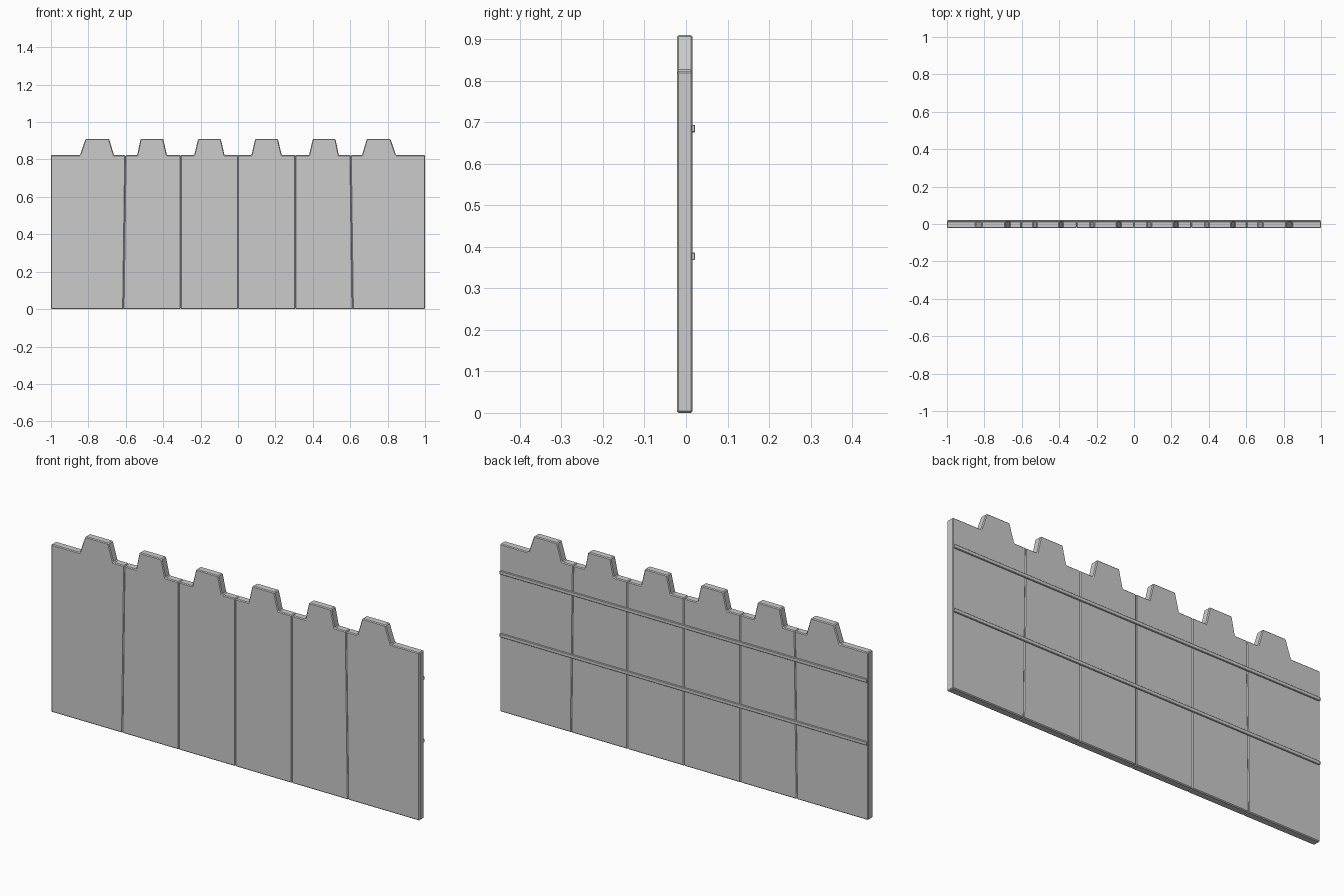
import bpy, bmesh

if "Cube" in bpy.data.objects:
    bpy.data.objects.remove(bpy.data.objects["Cube"])

FRONT, BACK = -0.022, 0.016      # plank faces in y
SHOULDER, TOP = 0.823, 0.91      # plank shoulder and tooth heights


def prism(name, profile, axis, start, end, bevel):
    """Extrude a 2D profile along x or y and chamfer its edges."""
    bm = bmesh.new()
    if axis == 'y':
        pts = [(a, start, b) for a, b in profile]
        move = (0, end - start, 0)
    else:
        pts = [(start, a, b) for a, b in profile]
        move = (end - start, 0, 0)
    face = bm.faces.new([bm.verts.new(p) for p in pts])
    geo = bmesh.ops.extrude_face_region(bm, geom=[face])['geom']
    bmesh.ops.translate(bm, vec=move,
                        verts=[v for v in geo if isinstance(v, bmesh.types.BMVert)])
    bmesh.ops.recalc_face_normals(bm, faces=bm.faces[:])
    mesh = bpy.data.meshes.new(name)
    bm.to_mesh(mesh)
    bm.free()
    obj = bpy.data.objects.new(name, mesh)
    bpy.context.collection.objects.link(obj)
    mod = obj.modifiers.new("chamfer", 'BEVEL')
    mod.width, mod.segments = bevel, 1
    mod.limit_method, mod.angle_limit = 'ANGLE', 0.5
    return obj


# Planks: joint positions at bottom and top, then tooth outline
# (base left, top left, top right, base right)
bottom = [-1, -0.613, -0.307, 0, 0.307, 0.613, 1]
top = [-1, -0.602, -0.307, 0, 0.307, 0.602, 1]
half_teeth = [(0.072, 0.092, 0.213, 0.234),
              (0.380, 0.400, 0.521, 0.539),
              (0.663, 0.689, 0.815, 0.845)]
teeth = [tuple(-x for x in reversed(t)) for t in reversed(half_teeth)] + half_teeth

for i, (a, b, c, d) in enumerate(teeth):
    outline = [(bottom[i], 0), (bottom[i + 1], 0), (top[i + 1], SHOULDER),
               (d, SHOULDER), (c, TOP), (b, TOP), (a, SHOULDER), (top[i], SHOULDER)]
    prism(f"plank_{i + 1}", outline, 'y', FRONT, BACK, 0.004)

# Two thin horizontal rails on the back
for name, z in (("lower_rail", 0.377), ("upper_rail", 0.685)):
    h = 0.009
    prism(name, [(0.004, z - h), (0.022, z - h), (0.022, z + h), (0.004, z + h)],
          'x', -0.998, 0.998, 0.002)
